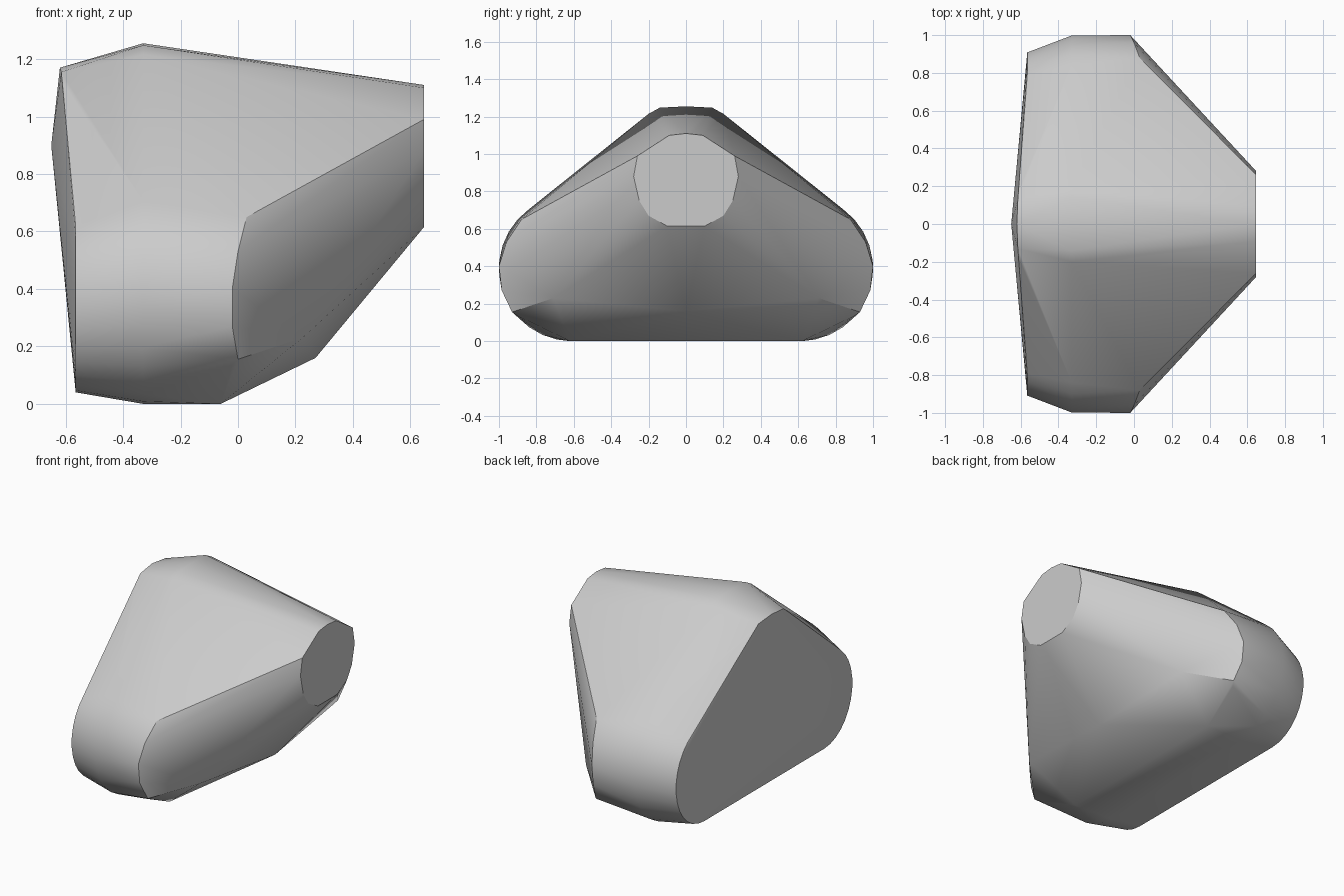
import bpy
import bmesh
from math import radians, sin, cos

cube = bpy.data.objects.get("Cube")
if cube:
    bpy.data.objects.remove(cube, do_unlink=True)

grey = bpy.data.materials.new("plain grey")
grey.use_nodes = True
grey.diffuse_color = (0.6, 0.6, 0.6, 1)
grey.node_tree.nodes["Principled BSDF"].inputs["Base Color"].default_value = (0.6, 0.6, 0.6, 1)

points = []


def both(x, y, z):
    """Add a point and its mirror image across y = 0."""
    points.append((x, y, z))
    if y:
        points.append((x, -y, z))


# Blunt tip
for y, z in [(0, 1.11), (0.09, 1.1), (0.26, 0.99), (0.28, 0.88),
             (0.25, 0.75), (0.2, 0.67), (0.1, 0.615)]:
    both(0.647, y, z)

# Rounded side lobes: a full ring in the middle and a smaller one behind
for i in range(13):
    a = radians(-90 + 12 * i)
    both(-0.33, 0.61 + 0.39 * cos(a), 0.39 + 0.39 * sin(a))
    both(-0.565, 0.62 + 0.29 * cos(a), 0.36 + 0.32 * sin(a))

# Front rim of the lobes
for x, y, z in [(0.03, 0.88, 0.65), (0.0, 0.96, 0.53), (-0.02, 1.0, 0.4),
                (-0.02, 0.985, 0.27), (0.0, 0.93, 0.155), (-0.02, 0.9, 0.135),
                (-0.06, 0.62, 0.0)]:
    both(x, y, z)

# Underside corners
both(0.27, 0, 0.16)
both(0.225, 0.71, 0.23)

# Top ridge and back face
for x, y, z in [(-0.33, 0, 1.255), (-0.33, 0.14, 1.248), (-0.33, 0.2, 1.215),
                (-0.62, 0, 1.17), (-0.615, 0.13, 1.155), (-0.605, 0.19, 1.11),
                (-0.65, 0, 0.9)]:
    both(x, y, z)

# Skin the points with a convex shell
bm = bmesh.new()
for p in points:
    bm.verts.new(p)
hull = bmesh.ops.convex_hull(bm, input=bm.verts[:])
loose = {g for g in hull["geom_interior"] + hull["geom_unused"]
         if isinstance(g, bmesh.types.BMVert)}
bmesh.ops.delete(bm, geom=list(loose), context="VERTS")
bmesh.ops.dissolve_limit(bm, angle_limit=radians(1), verts=bm.verts[:], edges=bm.edges[:])
bmesh.ops.recalc_face_normals(bm, faces=bm.faces[:])
mesh = bpy.data.meshes.new("rounded_rock")
bm.to_mesh(mesh)
bm.free()
mesh.materials.append(grey)
rock = bpy.data.objects.new("rounded_rock", mesh)
bpy.context.collection.objects.link(rock)
bpy.context.view_layer.objects.active = rock
rock.select_set(True)
bpy.ops.object.shade_smooth_by_angle(angle=radians(30))
